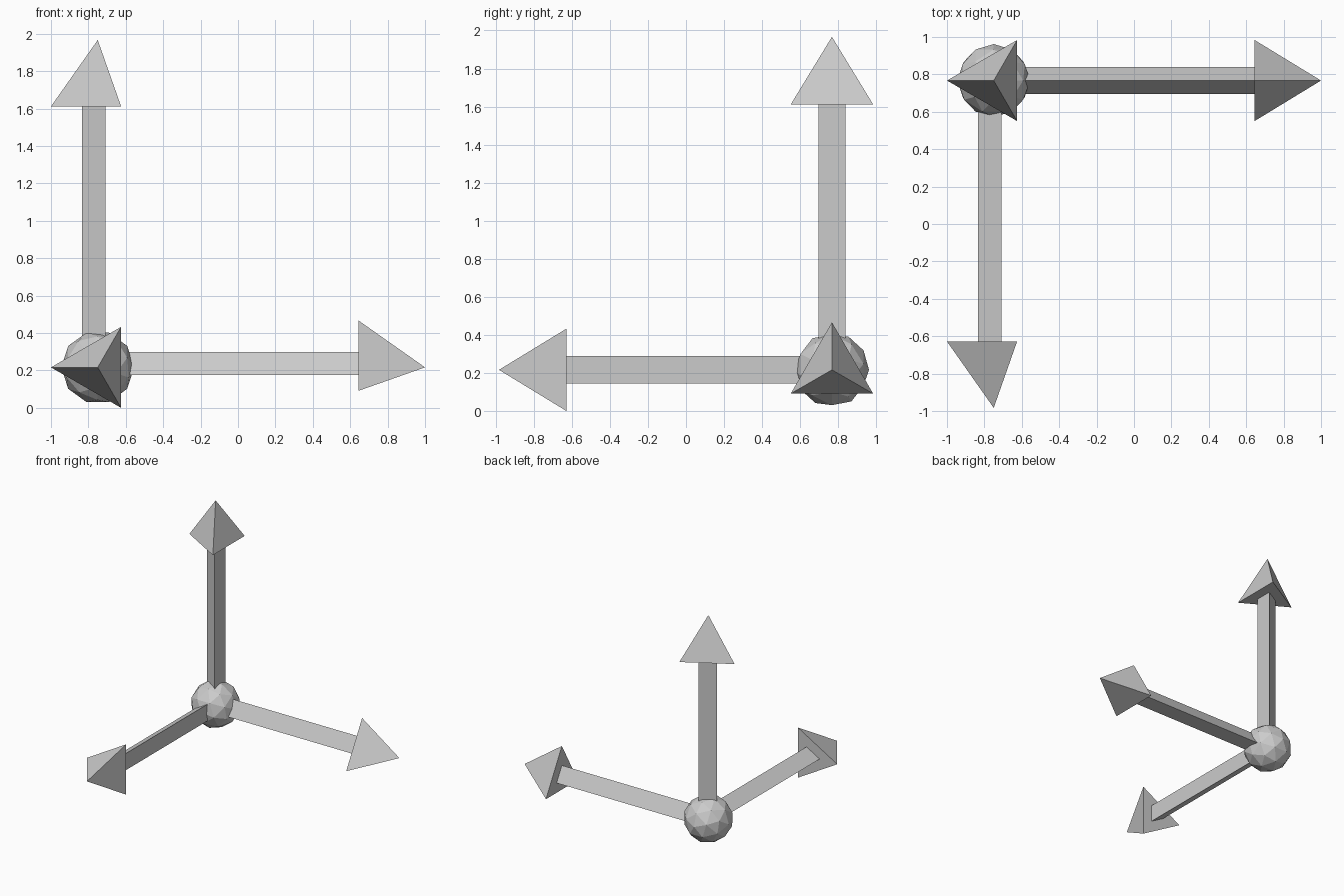
import bpy, bmesh
from math import sin, cos, tau
from mathutils import Vector, Matrix

if "Cube" in bpy.data.objects:
    bpy.data.objects.remove(bpy.data.objects["Cube"])

HUB = Vector((-0.75, 0.767, 0.2165))
HEAD_START, TIP = 1.395, 1.75


def finish(name, bm):
    bmesh.ops.recalc_face_normals(bm, faces=bm.faces[:])
    mesh = bpy.data.meshes.new(name)
    bm.to_mesh(mesh)
    bm.free()
    obj = bpy.data.objects.new(name, mesh)
    obj.location = HUB
    bpy.context.collection.objects.link(obj)


def triangle(bm, axis, ridge, radius, dist):
    side = axis.cross(ridge)
    return [bm.verts.new(axis * dist + radius * (ridge * cos(k * tau / 3) + side * sin(k * tau / 3)))
            for k in range(3)]


def arrow(name, axis, ridge):
    axis, ridge = Vector(axis), Vector(ridge)
    # three-sided shaft
    bm = bmesh.new()
    a = triangle(bm, axis, ridge, 0.083, 0)
    b = triangle(bm, axis, ridge, 0.083, HEAD_START)
    bm.faces.new(a)
    bm.faces.new(b)
    for k in range(3):
        j = (k + 1) % 3
        bm.faces.new((a[k], a[j], b[j], b[k]))
    finish(name + "_shaft", bm)
    # three-sided pyramid head
    bm = bmesh.new()
    a = triangle(bm, axis, ridge, 0.25, HEAD_START)
    tip = bm.verts.new(axis * TIP)
    bm.faces.new(a)
    for k in range(3):
        bm.faces.new((a[k], a[(k + 1) % 3], tip))
    finish(name + "_head", bm)


# faceted hub ball, poles along y
bm = bmesh.new()
turn = Matrix(((0, 1, 0, 0), (0, 0, 1, 0), (1, 0, 0, 0), (0, 0, 0, 1)))
bmesh.ops.create_icosphere(bm, subdivisions=2, radius=0.195, matrix=turn)
finish("hub_ball", bm)

# three arrows
arrow("right_arrow", (1, 0, 0), (0, 0, 1))
arrow("front_arrow", (0, -1, 0), (-1, 0, 0))
arrow("up_arrow", (0, 0, 1), (-1, 0, 0))
